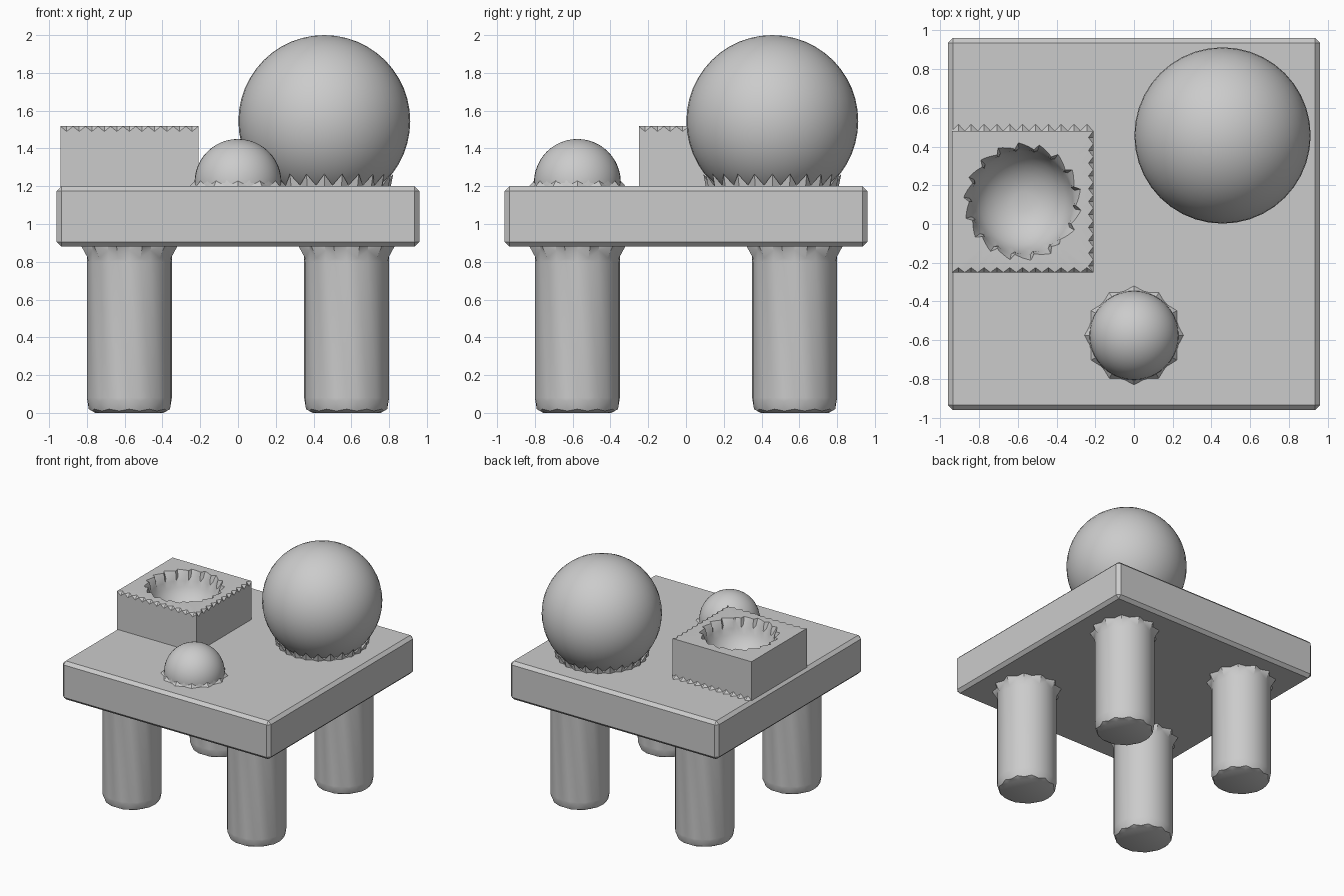
import bpy, bmesh, math

if "Cube" in bpy.data.objects:
    bpy.data.objects.remove(bpy.data.objects["Cube"])

grey = bpy.data.materials.new("plain grey")
grey.use_nodes = True
colour = (0.6, 0.6, 0.6, 1)
grey.diffuse_color = colour
grey.node_tree.nodes["Principled BSDF"].inputs["Base Color"].default_value = colour


def finish(bm, name, angle=35):
    bmesh.ops.recalc_face_normals(bm, faces=bm.faces)
    mesh = bpy.data.meshes.new(name)
    bm.to_mesh(mesh)
    bm.free()
    mesh.materials.append(grey)
    ob = bpy.data.objects.new(name, mesh)
    bpy.context.collection.objects.link(ob)
    bpy.ops.object.select_all(action='DESELECT')
    ob.select_set(True)
    bpy.context.view_layer.objects.active = ob
    bpy.ops.object.shade_smooth_by_angle(angle=math.radians(angle))
    return ob


def loft(name, rings, angle=35):
    """Skin closed rings of equal length and cap both ends."""
    bm = bmesh.new()
    rows = [[bm.verts.new(p) for p in ring] for ring in rings]
    for a, b in zip(rows, rows[1:]):
        for i in range(len(a)):
            j = (i + 1) % len(a)
            bm.faces.new((a[i], a[j], b[j], b[i]))
    bm.faces.new(rows[0])
    bm.faces.new(rows[-1])
    bmesh.ops.triangulate(bm, faces=[f for f in bm.faces if len(f.verts) == 4])
    return finish(bm, name, angle)


def circle(cx, cy, n, even, odd=None):
    """Circle whose even and odd points take separate (radius, height) pairs."""
    points = []
    for i in range(n):
        r, z = even if i % 2 == 0 or odd is None else odd
        a = math.tau * i / n
        points.append((cx + r * math.cos(a), cy + r * math.sin(a), z))
    return points


def ball(name, centre, radius):
    bm = bmesh.new()
    bmesh.ops.create_uvsphere(bm, u_segments=40, v_segments=24, radius=radius)
    bmesh.ops.translate(bm, verts=bm.verts, vec=centre)
    return finish(bm, name, 60)


# Slab with narrow chamfered edges
bm = bmesh.new()
bmesh.ops.create_cube(bm, size=1)
bmesh.ops.scale(bm, verts=bm.verts, vec=(1.92, 1.92, 0.32))
bmesh.ops.translate(bm, verts=bm.verts, vec=(0, 0, 1.04))
bmesh.ops.bevel(bm, geom=bm.edges[:], offset=0.025, segments=1, affect='EDGES')
finish(bm, "table_top", 20)

# Round legs with ragged feet and flared ragged collars
for sx, side in ((-1, "right"), (1, "left")):
    for sy, end in ((-1, "front"), (1, "back")):
        x, y, n = 0.575 * sx, 0.575 * sy, 24
        loft(f"{end}_{side}_leg", [
            circle(x, y, n, (0.18, 0), (0.205, 0.01)),
            circle(x, y, n, (0.215, 0.02), (0.225, 0.06)),
            circle(x, y, n, (0.225, 0.08)),
            circle(x, y, n, (0.225, 0.8)),
            circle(x, y, n, (0.225, 0.86), (0.228, 0.82)),
            circle(x, y, n, (0.23, 0.89), (0.265, 0.885))])

# Large ball and the ring of spikes around its base
bx = by = 0.457
ball("large_ball", (bx, by, 1.545), 0.455)
loft("ball_spikes", [
    circle(bx, by, 48, (0.35, 1.19), (0.34, 1.19)),
    circle(bx, by, 48, (0.365, 1.265), (0.335, 1.205)),
    circle(bx, by, 48, (0.3, 1.2))], 20)

# Small dome with a ragged skirt
ball("small_dome", (0, -0.575, 1.22), 0.23)
loft("dome_skirt", [
    circle(0, -0.575, 24, (0.26, 1.195), (0.235, 1.195)),
    circle(0, -0.575, 24, (0.228, 1.23), (0.225, 1.255)),
    circle(0, -0.575, 24, (0.2, 1.25))], 20)

# Square block with toothed rims and a hollowed bowl
cx, cy, half, per = -0.575, 0.115, 0.365, 22


def square(z, side_point):
    """Square ring; side_point gives (inset, drop) for each side and step."""
    points = []
    for side in range(4):
        for i in range(per):
            inset, drop = side_point(side, i)
            u, v = -half + 2 * half * i / per, half - inset
            a = side * math.pi / 2
            points.append((cx + v * math.cos(a) - u * math.sin(a),
                           cy + v * math.sin(a) + u * math.cos(a), z - drop))
    return points


def skirt(side, i):
    return (-0.035 if side == 1 and i % 2 else 0, 0)


def teeth(side, i):
    return (0, 0.03 if side in (0, 3) and i % 2 else 0.003)


def rim(side, i):
    return (0.025 if side in (0, 3) and i else 0, 0)


def bowl(radius, z, jag=0, dip=0):
    points = []
    for i in range(4 * per):
        a = math.tau * i / (4 * per) - math.pi / 4
        tooth = (i % 5) / 4
        r = radius + jag * tooth
        points.append((cx + r * math.cos(a), cy + r * math.sin(a), z - dip * tooth))
    return points


depth, steps, mouth = 0.27, 8, 0.265
rings = [square(1.19, skirt), square(1.2, skirt), square(1.225, lambda s, i: (0, 0)),
         square(1.52, teeth), square(1.52, rim),
         bowl(0.275, 1.52, 0.03), bowl(mouth, 1.49, 0.01, 0.02)]
for k in range(1, steps):
    t = math.pi / 2 * k / steps
    rings.append(bowl(mouth * math.cos(t), 1.49 - (depth - 0.03) * math.sin(t)))
loft("hollow_block", rings, 30)
